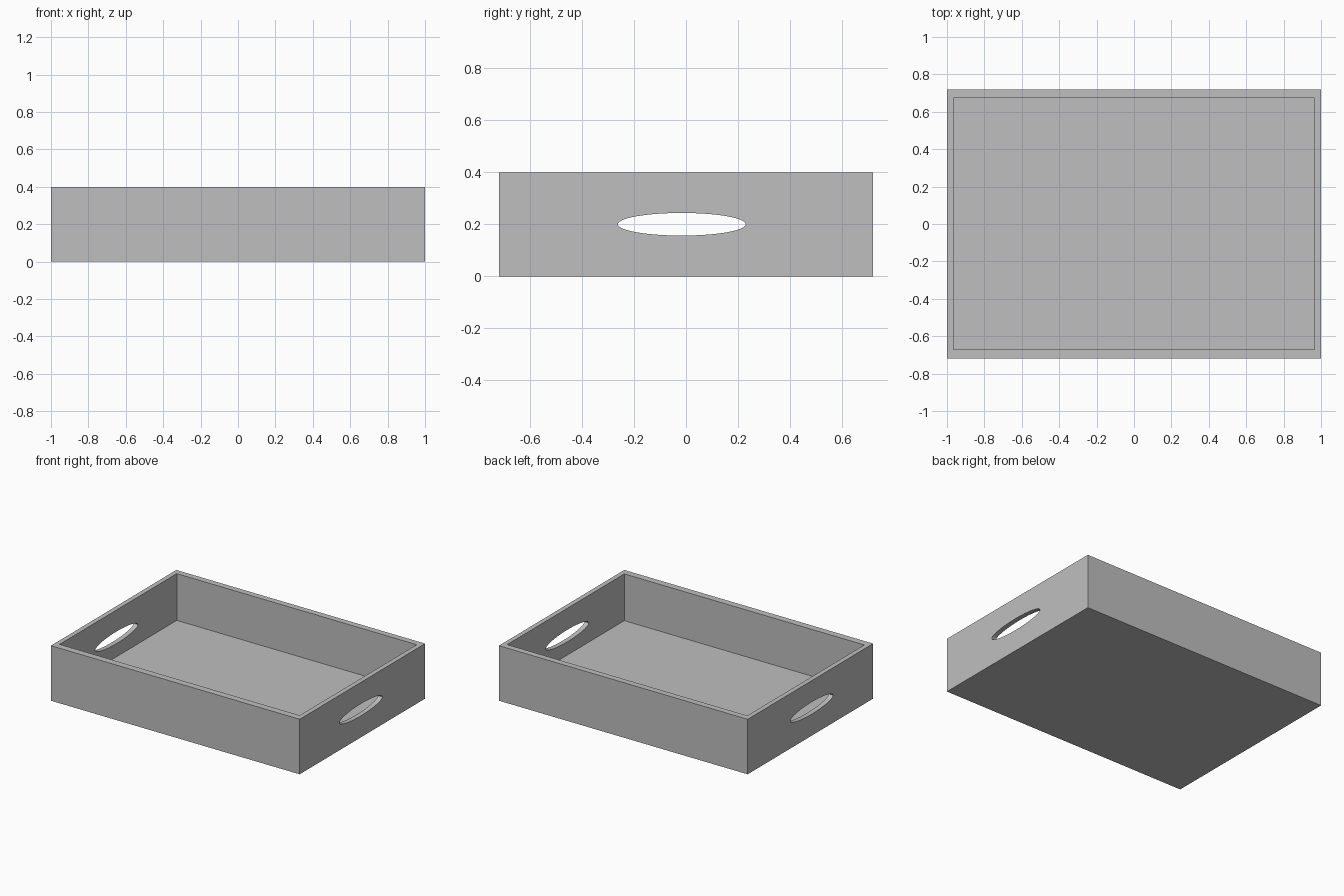
import bpy
from math import pi

# Remove the default cube only
cube = bpy.data.objects.get("Cube")
if cube:
    bpy.data.objects.remove(cube, do_unlink=True)

# Single flat grey
grey = bpy.data.materials.new("tray_grey")
grey.use_nodes = True
colour = (0.52, 0.52, 0.52, 1)
grey.diffuse_color = colour
grey.node_tree.nodes["Principled BSDF"].inputs["Base Color"].default_value = colour


def box(name, low, high):
    """Box spanning two opposite corners."""
    centre = [(a + b) / 2 for a, b in zip(low, high)]
    bpy.ops.mesh.primitive_cube_add(size=1, location=centre)
    obj = bpy.context.object
    obj.name = obj.data.name = name
    obj.scale = [b - a for a, b in zip(low, high)]
    bpy.ops.object.transform_apply(location=True, rotation=True, scale=True)
    obj.data.materials.append(grey)
    return obj


def cut(target, cutter):
    """Subtract the cutter, then discard it."""
    cutter.hide_render = True
    mod = target.modifiers.new("cut", 'BOOLEAN')
    mod.operation = 'DIFFERENCE'
    mod.solver = 'EXACT'
    mod.object = cutter
    bpy.context.view_layer.objects.active = target
    bpy.ops.object.modifier_apply(modifier=mod.name)
    bpy.data.objects.remove(cutter, do_unlink=True)


# Solid block hollowed out from above, leaving a floor and four walls
tray = box("tray", (-1, -0.72, 0), (1, 0.72, 0.4))
cut(tray, box("cavity_cutter", (-0.965, -0.67, 0.06), (0.965, 0.675, 0.6)))

# Elliptical hand holes through both end walls
bpy.ops.mesh.primitive_cylinder_add(vertices=64, radius=1, depth=3,
                                    location=(0, -0.016, 0.2), rotation=(0, pi / 2, 0))
hole = bpy.context.object
hole.name = "handle_cutter"
hole.scale = (0.0435, 0.246, 1)
bpy.ops.object.transform_apply(location=True, rotation=True, scale=True)
hole.data.materials.append(grey)
cut(tray, hole)

# Smooth hole rims, crisp box edges
bpy.ops.object.select_all(action='DESELECT')
tray.select_set(True)
bpy.context.view_layer.objects.active = tray
bpy.ops.object.shade_smooth_by_angle(angle=pi / 6)
